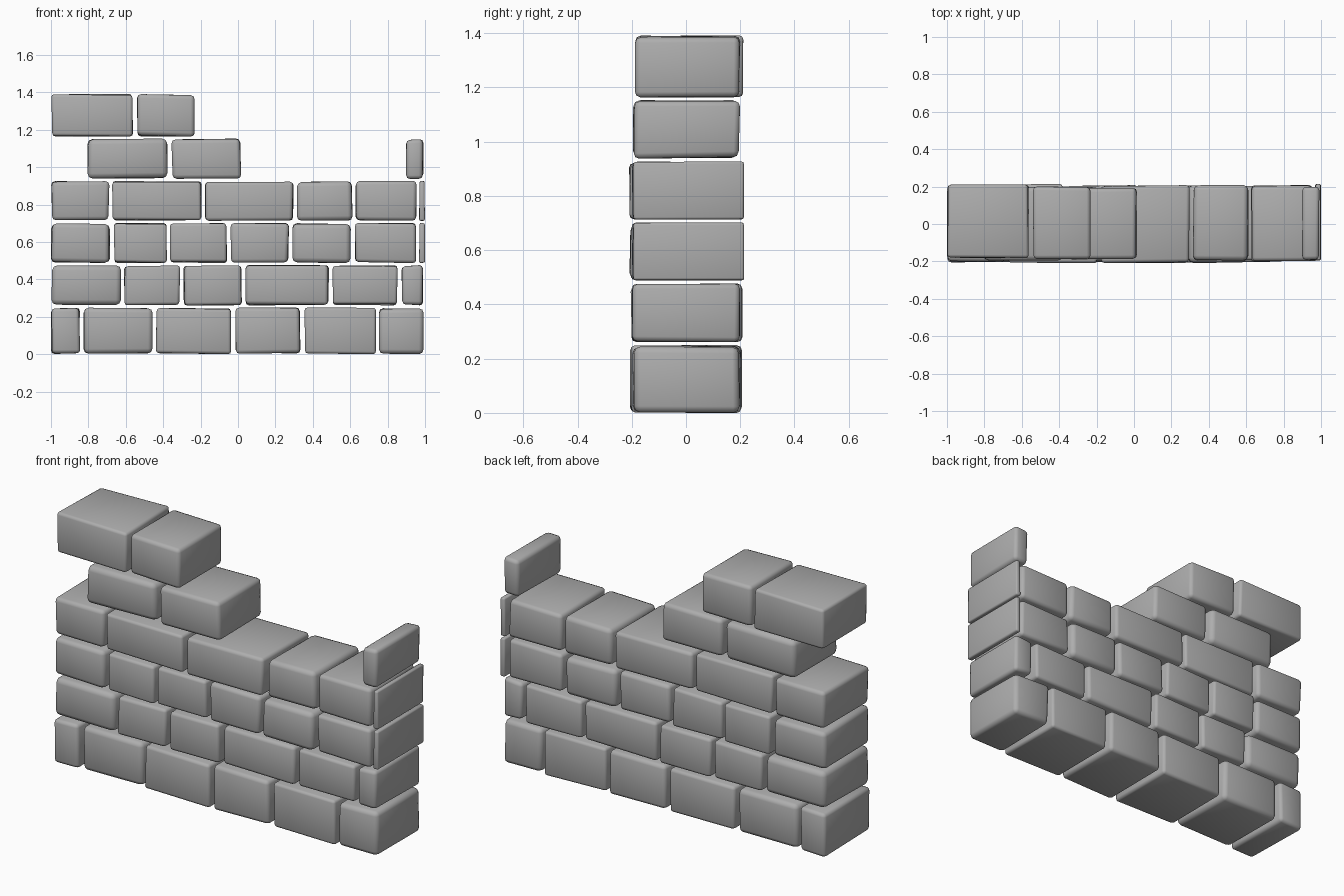
import bpy, bmesh, math, random
from mathutils import Vector

random.seed(7)
cube = bpy.data.objects.get("Cube")
if cube:
    bpy.data.objects.remove(cube, do_unlink=True)

# Stone material
stone = bpy.data.materials.new("grey_stone")
stone.use_nodes = True
grey = (0.42, 0.42, 0.42, 1)
stone.diffuse_color = grey
stone.node_tree.nodes["Principled BSDF"].inputs["Base Color"].default_value = grey


def brick(name, x0, x1, y0, y1, z0, z1):
    """Box with slightly uneven corners and worn, rounded edges."""
    bm = bmesh.new()
    bmesh.ops.create_cube(bm, size=1)
    size = Vector((x1 - x0, y1 - y0, z1 - z0))
    mid = Vector((x0 + x1, y0 + y1, z0 + z1)) / 2
    wobble = min(0.009, size.x * 0.1)
    for v in bm.verts:
        inward = Vector([math.copysign(random.uniform(0, wobble), c) for c in v.co])
        v.co = v.co * size + mid - inward
    # Worn edges
    bmesh.ops.bevel(bm, geom=bm.edges[:], offset=min(random.uniform(0.014, 0.028), size.x * 0.25),
                    segments=2, profile=0.5, affect='EDGES', clamp_overlap=True)
    mesh = bpy.data.meshes.new(name)
    bm.to_mesh(mesh)
    bm.free()
    mesh.materials.append(stone)
    ob = bpy.data.objects.new(name, mesh)
    bpy.context.collection.objects.link(ob)
    bpy.ops.object.select_all(action='DESELECT')
    ob.select_set(True)
    bpy.context.view_layer.objects.active = ob
    bpy.ops.object.shade_smooth_by_angle(angle=math.radians(50))


# Courses from the ground up: bottom, top, front, back, brick spans along x
GAP = 0.014
courses = [
    (0.0, 0.25, -0.21, 0.21, [(-1, -.835, -.447, -.025, .343, .745, .993)]),
    (0.26, 0.478, -0.208, 0.212, [(-1, -.617, -.3, .03, .495, .863, .993)]),
    (0.487, 0.703, -0.212, 0.215, [(-1, -.675, -.372, -.05, .28, .615, .965)]),
    (0.712, 0.928, -0.212, 0.215, [(-1, -.68, -.185, .305, .62, .963)]),
    (0.937, 1.154, -0.203, 0.205, [(-.815, -.365, .025), (.89, .993)]),
    (1.163, 1.393, -0.195, 0.215, [(-1, -.553, -.223)]),
]
for row, (z0, z1, y0, y1, runs) in enumerate(courses, 1):
    count = 0
    for run in runs:
        for a, b in zip(run, run[1:]):
            count += 1
            # Each stone sits slightly in or out of the wall plane
            brick(f"brick_course_{row}_{count}", a + GAP / 2 * (a > -1), b - GAP / 2 * (b < .99),
                  y0 + random.uniform(0, .012), y1 - random.uniform(0, .012), z0, z1)

# Thin end slabs on the left end of the third and fourth courses
for row in (3, 4):
    z0, z1 = courses[row - 1][:2]
    brick(f"end_slab_{row}", .968, 1.0, -.195, .215, z0, z1)
